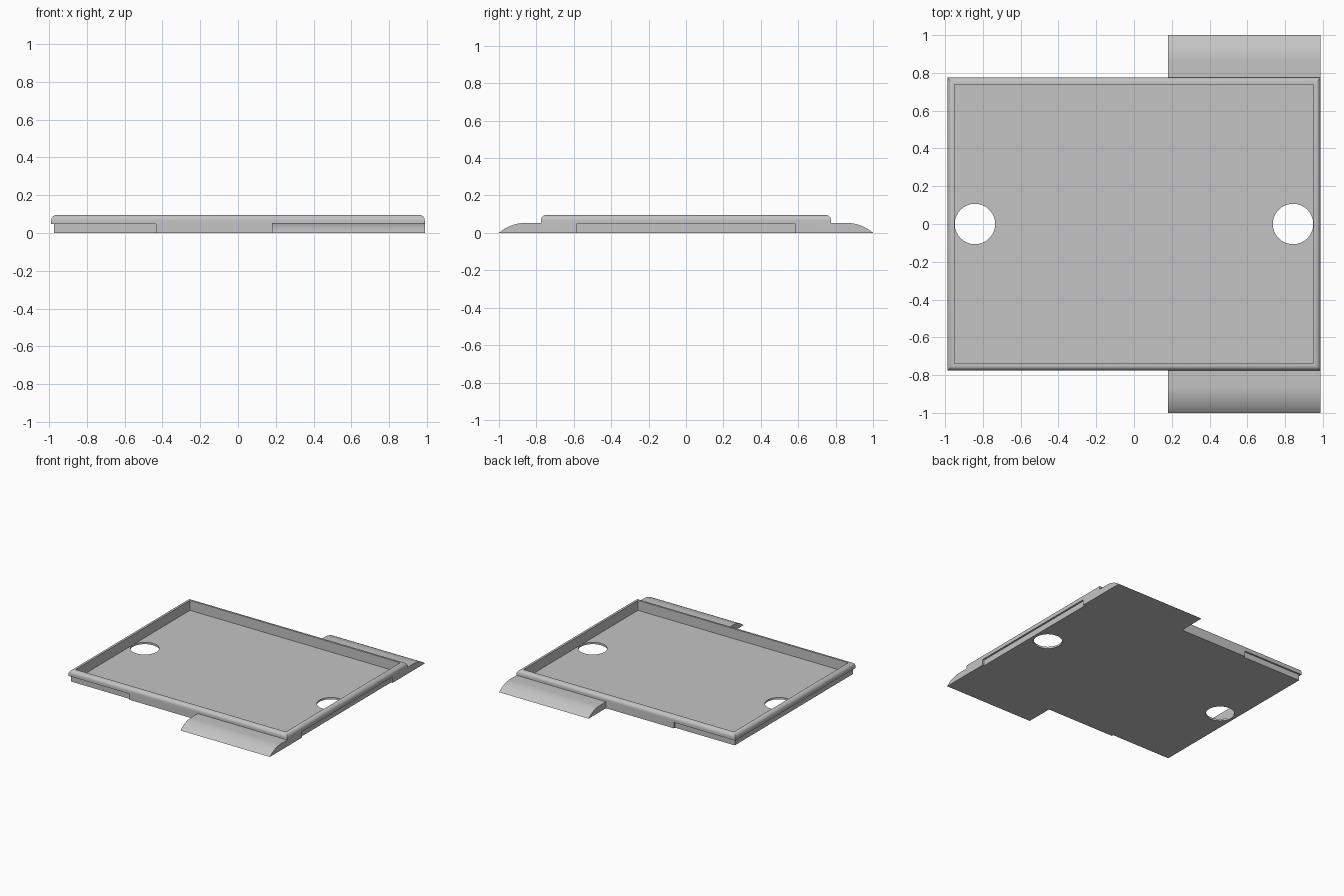
import bpy, bmesh, math

cube = bpy.data.objects.get("Cube")
if cube:
    bpy.data.objects.remove(cube, do_unlink=True)

HALF_X, HALF_Y, HEIGHT = 0.988, 0.776, 0.096
WALL, FLOOR, ROUND = 0.038, 0.015, 0.03
STEP_Z, STEP = 0.048, 0.014

# Single grey material
grey = bpy.data.materials.new("plain_grey")
grey.use_nodes = True
colour = (0.55, 0.55, 0.55, 1)
grey.diffuse_color = colour
grey.node_tree.nodes["Principled BSDF"].inputs["Base Color"].default_value = colour


def make_object(name, bm):
    bmesh.ops.recalc_face_normals(bm, faces=bm.faces)
    mesh = bpy.data.meshes.new(name)
    bm.to_mesh(mesh)
    bm.free()
    mesh.materials.append(grey)
    obj = bpy.data.objects.new(name, mesh)
    bpy.context.collection.objects.link(obj)
    return obj


def loft(name, rings):
    bm = bmesh.new()
    loops = [[bm.verts.new(p) for p in ring] for ring in rings]
    for a, b in zip(loops, loops[1:]):
        for i in range(len(a)):
            j = (i + 1) % len(a)
            bm.faces.new((a[i], a[j], b[j], b[i]))
    bm.faces.new(loops[0])
    bm.faces.new(loops[-1])
    return make_object(name, bm)


def rectangle(x0, x1, y0, y1, z):
    return [(x0, y0, z), (x1, y0, z), (x1, y1, z), (x0, y1, z)]


def cut(target, cutter):
    cutter.hide_render = True
    mod = target.modifiers.new("cut", 'BOOLEAN')
    mod.operation = 'DIFFERENCE'
    mod.solver = 'EXACT'
    mod.object = cutter
    bpy.context.view_layer.objects.active = target
    bpy.ops.object.modifier_apply(modifier=mod.name)
    bpy.data.objects.remove(cutter, do_unlink=True)


def smooth(obj):
    bpy.ops.object.select_all(action='DESELECT')
    obj.select_set(True)
    bpy.context.view_layer.objects.active = obj
    bpy.ops.object.shade_smooth_by_angle(angle=math.radians(30))


# Tray: wall section swept round the rectangle, rounded on the outer top edge
section = [(0, 0)]
for i in range(9):
    a = math.pi / 2 * i / 8
    section.append((ROUND * (1 - math.cos(a)), HEIGHT - ROUND * (1 - math.sin(a))))
section += [(WALL, HEIGHT), (WALL, FLOOR)]
tray = loft("tray", [rectangle(d - HALF_X, HALF_X - d, d - HALF_Y, HALF_Y - d, z)
                     for d, z in section])

# Shallow recesses under the rim
recesses = [(-1.1, STEP - HALF_X, -1, 1),
            (HALF_X - STEP, 1.1, -0.585, 0.585),
            (-1.2, -0.435, -1, STEP - HALF_Y),
            (-1.2, -0.435, HALF_Y - STEP, 1)]
for r in recesses:
    cut(tray, loft("recess_cutter", [rectangle(*r, z) for z in (-0.1, STEP_Z)]))

# Round holes in the floor
for side in (-1, 1):
    circle = [(math.cos(math.tau * i / 64), math.sin(math.tau * i / 64)) for i in range(64)]
    cut(tray, loft("hole_cutter", [[(side * 0.842 + 0.107 * c, 0.107 * s, z) for c, s in circle]
                                   for z in (-0.05, 0.05)]))
smooth(tray)

# Curved side flaps, front and back
RISE, RUN = 0.053, 0.14
sweep = 2 * math.atan(RISE / RUN)
radius = RUN / math.sin(sweep)
profile = [(HALF_Y - 0.002, 0), (HALF_Y - 0.002, RISE)]
for i in range(13):
    a = sweep * i / 12
    profile.append((1 - RUN + radius * math.sin(a), max(0, RISE - radius * (1 - math.cos(a)))))
for name, side in (("front_flap", -1), ("back_flap", 1)):
    smooth(loft(name, [[(x, side * y, z) for y, z in profile] for x in (0.18, HALF_X)]))
